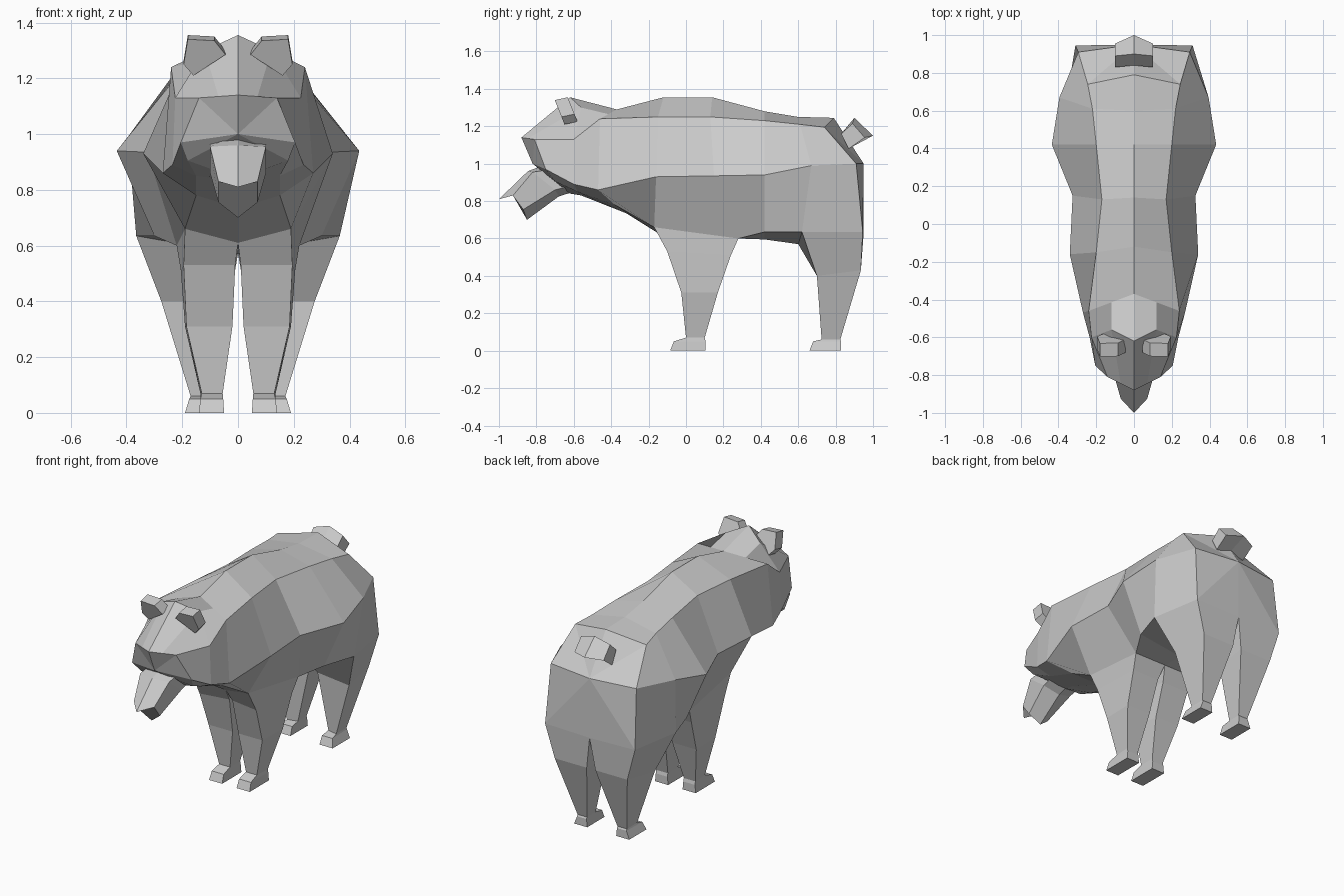
import bpy, bmesh
from mathutils import Vector


def loft(name, rings, caps=True):
    """Skin closed rings that all have the same number of points."""
    bm = bmesh.new()
    vs = [[bm.verts.new(p) for p in r] for r in rings]
    n = len(vs[0])
    for a, b in zip(vs, vs[1:]):
        for i in range(n):
            j = (i + 1) % n
            bm.faces.new((a[i], a[j], b[j], b[i]))
    if caps:
        bm.faces.new(vs[0])
        bm.faces.new(vs[-1])
    bmesh.ops.remove_doubles(bm, verts=bm.verts, dist=0.0005)
    bmesh.ops.recalc_face_normals(bm, faces=bm.faces)
    me = bpy.data.meshes.new(name)
    bm.to_mesh(me)
    bm.free()
    ob = bpy.data.objects.new(name, me)
    bpy.context.collection.objects.link(ob)
    return ob


def flip(p):
    return (-p[0], p[1], p[2])


def full(half):
    """Half ring (first and last point on x = 0) to a full ring."""
    return half + [flip(p) for p in half[-2:0:-1]]


def pair(name, rings):
    loft(name + "_right", rings)
    loft(name + "_left", [[flip(p) for p in r] for r in rings])


# Torso: half sections ordered spine, shoulder, flank, lower flank, belly
neck = [(0, -.37, 1.29), (.24, -.46, 1.24), (.27, -.47, .86), (.15, -.38, .78), (0, -.32, .735)]
torso = [
    neck,
    [(0, -.12, 1.355), (.20, -.15, 1.25), (.34, -.16, .93), (.19, -.17, .66), (0, -.12, .61)],
    [(0, .14, 1.355), (.17, .13, 1.25), (.325, .15, .935), (.22, .28, .60), (0, .28, .60)],
    [(0, .42, 1.28), (.20, .42, 1.23), (.435, .42, .94), (.30, .42, .635), (0, .42, .595)],
    [(0, .60, 1.25), (.22, .61, 1.21), (.395, .67, .99), (.365, .62, .635), (0, .60, .57)],
    [(0, .79, 1.245), (.245, .74, 1.195), (.295, .91, 1.0), (.31, .945, .635), (0, .95, .63)],
]
rump = [(0, .95, 1.0)] * 8
loft("torso", [full(r) for r in torso] + [rump], caps=False)

# Head: same sections with an extra crown point next to the middle
crown = tuple((Vector(neck[0]) + Vector(neck[1])) / 2)
head = [
    [(0, -.88, 1.14), (.07, -.845, 1.135), (.14, -.81, 1.13), (.205, -.75, .97), (.18, -.70, .905), (0, -.62, .84)],
    [(0, -.62, 1.355), (.12, -.56, 1.30), (.225, -.60, 1.13), (.235, -.60, .89), (.15, -.58, .85), (0, -.56, .83)],
    [neck[0], crown] + neck[1:],
]
face = [(0, -.82, 1.0)] * 10
loft("head", [face] + [full(r) for r in head], caps=False)

# Snout
loft("snout", [
    full([(0, -1.0, .81), (.07, -.925, .83), (.07, -.87, .755), (0, -.85, .70)]),
    full([(0, -.845, .96), (.10, -.82, .955), (.10, -.70, .86), (0, -.68, .825)]),
    full([(0, -.74, 1.0), (.10, -.72, .97), (.10, -.62, .88), (0, -.60, .85)]),
])

# Ears: slanted five-sided plates
outline = [(.045, 1.285), (.085, 1.335), (.18, 1.34), (.195, 1.25), (.16, 1.21)]
ear_front = [(x, -.65 - .4 * (z - 1.21), z) for x, z in outline]
pair("ear", [ear_front, [(x, y + .07, z + .015) for x, y, z in ear_front]])

# Tail: side profiles swept across x, ridged in the middle
side = [(.83, 1.16), (.89, 1.215), (.955, 1.14), (.87, 1.08)]
mid = [(.84, 1.17), (.90, 1.245), (1.0, 1.15), (.87, 1.10)]
loft("tail", [[(x, y, z) for y, z in prof] for x, prof in ((-.1, side), (0, mid), (.1, side))])


def limb(rows, toe, foot_x):
    """Rings of outer front, outer back, inner back, inner front, ending in a foot."""
    rings = list(rows)
    of, ob, ib, nf = rows[-1]
    x0, x1 = foot_x
    heel = ob[1] + .005
    rings.append([(of[0] + .005, toe + .02, .05), (ob[0], heel, .05), (ib[0], heel, .05), (nf[0] - .002, toe + .02, .05)])
    rings.append([(x1, toe, 0), (x1, heel, 0), (x0, heel, 0), (x0, toe, 0)])
    return rings


# Front legs
pair("front_leg", limb([
    [(.19, -.17, .66), (.22, .28, .60), (.0, .28, .60), (.0, -.12, .61)],
    [(.195, -.10, .53), (.205, .24, .51), (.02, .24, .51), (.01, -.07, .53)],
    [(.185, -.025, .31), (.19, .17, .31), (.025, .17, .31), (.02, -.025, .31)],
    [(.13, 0, .07), (.135, .10, .07), (.055, .10, .07), (.055, 0, .07)],
], -.085, (.05, .14)))

# Back legs
pair("back_leg", limb([
    [(.365, .62, .635), (.31, .945, .635), (.0, .95, .63), (.0, .60, .57)],
    [(.275, .70, .40), (.25, .935, .43), (.03, .935, .43), (.03, .74, .40)],
    [(.17, .725, .06), (.17, .825, .06), (.105, .825, .06), (.105, .74, .06)],
], .66, (.10, .19)))
